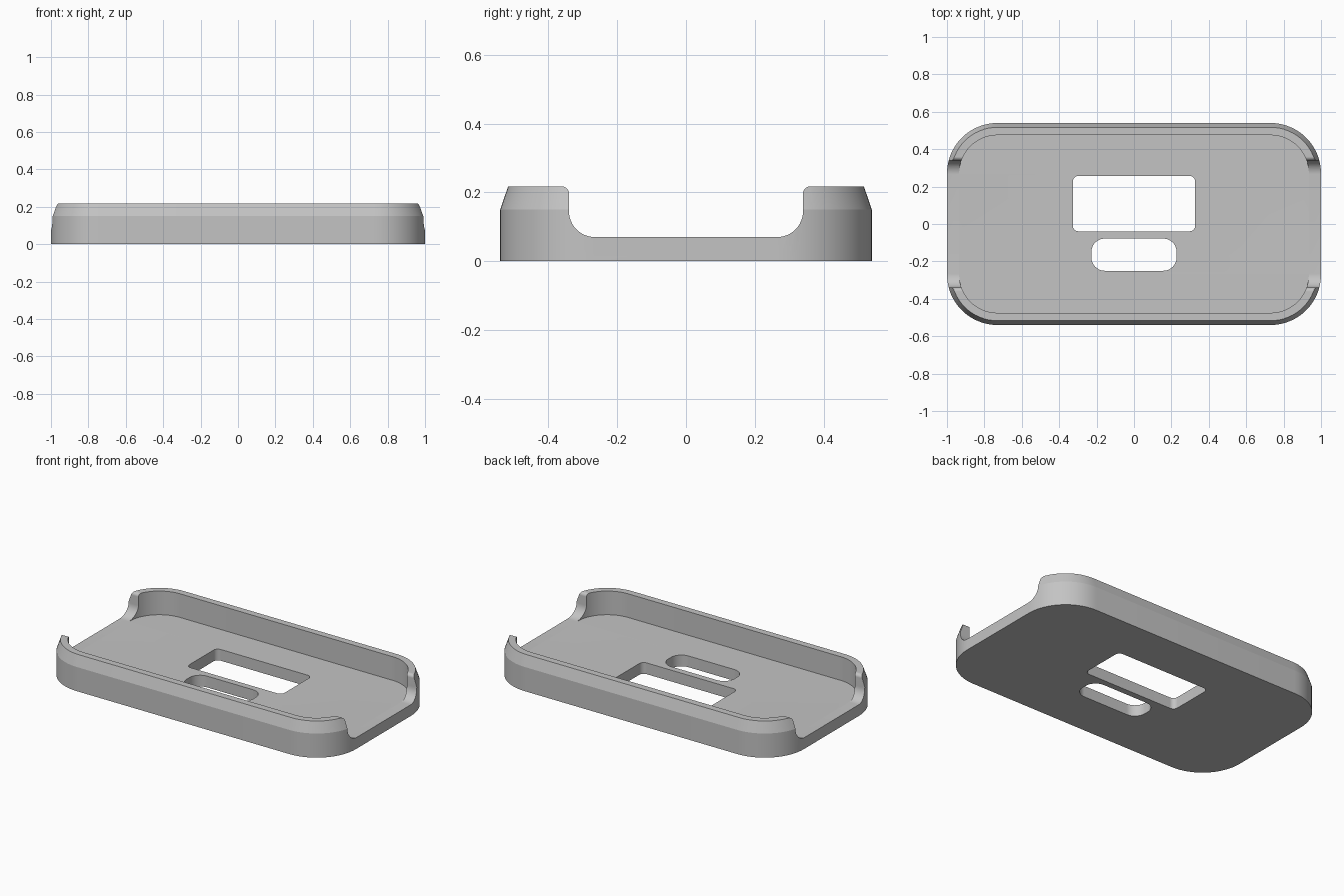
import bpy
import bmesh
from math import sin, cos, pi, radians

cube = bpy.data.objects.get("Cube")
if cube:
    bpy.data.objects.remove(cube, do_unlink=True)

grey = bpy.data.materials.new("plain grey")
grey.use_nodes = True
grey.diffuse_color = (0.55, 0.55, 0.55, 1)
grey.node_tree.nodes["Principled BSDF"].inputs["Base Color"].default_value = (0.55, 0.55, 0.55, 1)


def arc(cx, cy, r, start, end, steps=16):
    angles = [radians(start + (end - start) * i / steps) for i in range(steps + 1)]
    return [(cx + r * cos(a), cy + r * sin(a)) for a in angles]


def rounded_rect(hx, hy, r, cy=0):
    points = []
    for i, (sx, sy) in enumerate([(1, 1), (-1, 1), (-1, -1), (1, -1)]):
        points += arc(sx * (hx - r), cy + sy * (hy - r), r, i * 90, i * 90 + 90)
    return points


def loft(name, rings):
    """Solid through equal-length rings of 3D points."""
    bm = bmesh.new()
    loops = [[bm.verts.new(p) for p in ring] for ring in rings]
    for low, high in zip(loops, loops[1:]):
        for i in range(len(low)):
            j = (i + 1) % len(low)
            bm.faces.new((low[i], low[j], high[j], high[i]))
    bm.faces.new(loops[0][::-1])
    bm.faces.new(loops[-1])
    bmesh.ops.recalc_face_normals(bm, faces=bm.faces)
    mesh = bpy.data.meshes.new(name)
    bm.to_mesh(mesh)
    bm.free()
    obj = bpy.data.objects.new(name, mesh)
    bpy.context.collection.objects.link(obj)
    mesh.materials.append(grey)
    return obj


def at_height(outline, z):
    return [(x, y, z) for x, y in outline]


FLOOR, SHOULDER, TOP = 0.07, 0.15, 0.217
WALL, CHAMFER = 0.065, 0.023
HX, HY, R = 1.0, 0.54, 0.27

# Tray body with a sloped upper rim
body_outline = rounded_rect(HX, HY, R)
rim_outline = rounded_rect(HX - CHAMFER, HY - CHAMFER, R - CHAMFER)
tray = loft("tray", [at_height(body_outline, 0), at_height(body_outline, SHOULDER),
                     at_height(rim_outline, TOP)])

# Inner cavity
cavity = rounded_rect(HX - WALL, HY - WALL, R - WALL)
cutters = [loft("cavity_cutter", [at_height(cavity, FLOOR), at_height(cavity, 0.4)])]

# Open ends: filleted at the floor, rounded over at the rim
half = arc(0.265, FLOOR + 0.075, 0.075, -90, 0, 12)
half += arc(0.36, TOP - 0.02, 0.02, 180, 90, 8) + [(0.36, 0.4)]
notch = half + [(-y, z) for y, z in reversed(half)]
cutters.append(loft("end_notch_cutter", [[(x, y, z) for y, z in notch] for x in (-1.2, 1.2)]))

# Floor windows
for name, shape in (("large_window_cutter", rounded_rect(0.327, 0.148, 0.03, 0.109)),
                    ("small_window_cutter", rounded_rect(0.228, 0.086, 0.072, -0.164))):
    cutters.append(loft(name, [at_height(shape, -0.1), at_height(shape, 0.12)]))

for cutter in cutters:
    cutter.hide_render = True
    mod = tray.modifiers.new(cutter.name, 'BOOLEAN')
    mod.operation = 'DIFFERENCE'
    mod.solver = 'EXACT'
    mod.object = cutter

# Bake the cuts and discard the cutters
graph = bpy.context.evaluated_depsgraph_get()
mesh = bpy.data.meshes.new_from_object(tray.evaluated_get(graph))
tray.modifiers.clear()
tray.data = mesh
for cutter in cutters:
    bpy.data.objects.remove(cutter, do_unlink=True)

# Tidy the cut seams
bm = bmesh.new()
bm.from_mesh(mesh)
bmesh.ops.remove_doubles(bm, verts=bm.verts, dist=0.0002)
bmesh.ops.dissolve_limit(bm, angle_limit=radians(0.5), verts=bm.verts, edges=bm.edges)
bm.to_mesh(mesh)
bm.free()

bpy.ops.object.select_all(action='DESELECT')
tray.select_set(True)
bpy.context.view_layer.objects.active = tray
bpy.ops.object.shade_smooth_by_angle(angle=radians(15))
